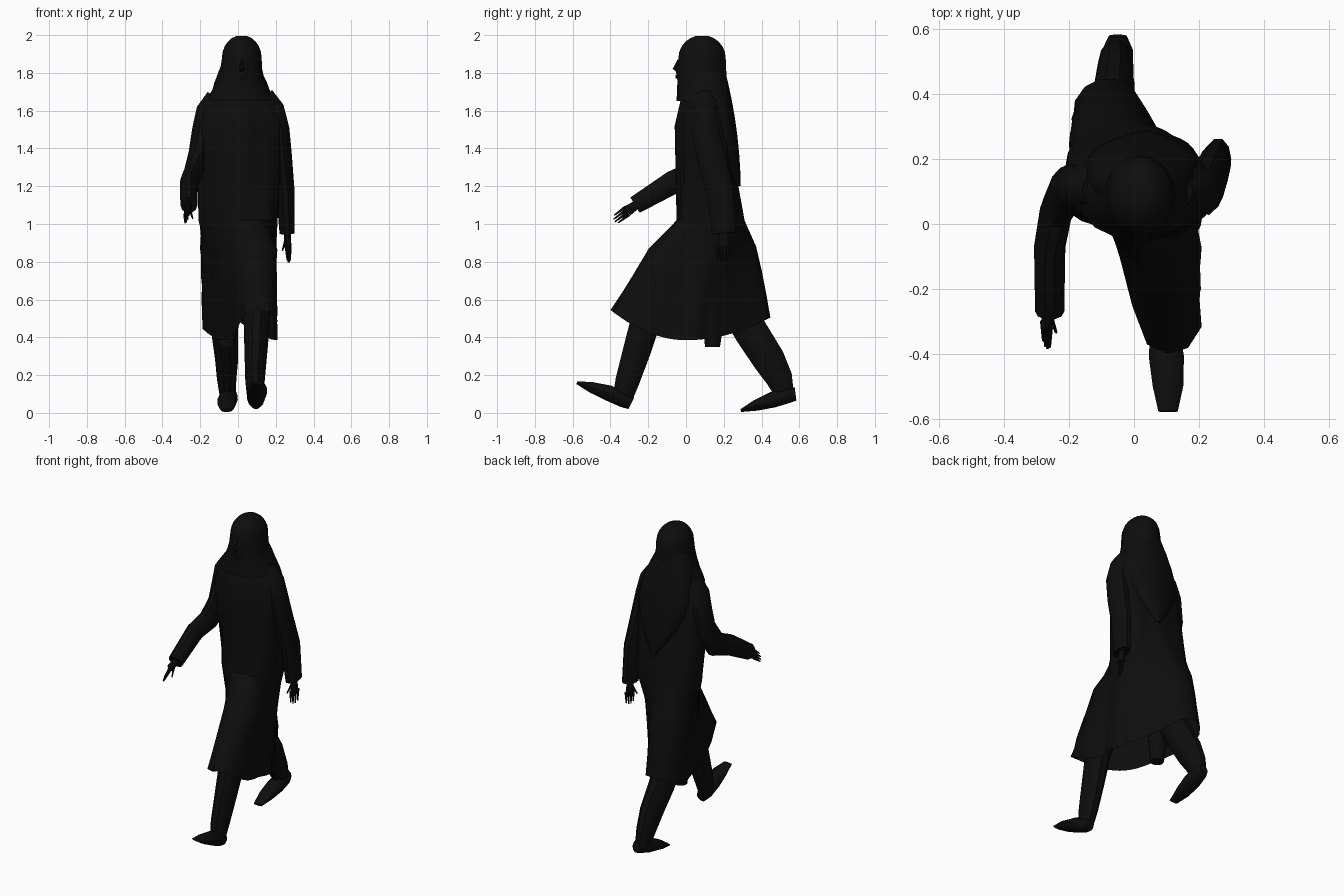
import bpy, bmesh, math
from mathutils import Vector

cube = bpy.data.objects.get("Cube")
if cube:
    bpy.data.objects.remove(cube, do_unlink=True)

COLOUR = (0.004, 0.004, 0.004, 1)
black = bpy.data.materials.new("near_black")
black.use_nodes = True
black.diffuse_color = COLOUR
shader = black.node_tree.nodes["Principled BSDF"]
shader.inputs["Base Color"].default_value = COLOUR
shader.inputs["Roughness"].default_value = 0.9


def loft(name, rings, cap_end=True):
    """Skin a list of equal-length point rings."""
    bm = bmesh.new()
    rows = [[bm.verts.new(point) for point in ring] for ring in rings]
    count = len(rows[0])
    for upper, lower in zip(rows, rows[1:]):
        for i in range(count):
            j = (i + 1) % count
            bm.faces.new((upper[i], upper[j], lower[j], lower[i]))
    bm.faces.new(rows[0])
    if cap_end:
        bm.faces.new(rows[-1])
    bmesh.ops.recalc_face_normals(bm, faces=bm.faces[:])
    mesh = bpy.data.meshes.new(name)
    bm.to_mesh(mesh)
    bm.free()
    mesh.materials.append(black)
    obj = bpy.data.objects.new(name, mesh)
    bpy.context.collection.objects.link(obj)
    bpy.ops.object.select_all(action='DESELECT')
    obj.select_set(True)
    bpy.context.view_layer.objects.active = obj
    bpy.ops.object.shade_smooth_by_angle(angle=math.radians(40))


def mix(start, end, t):
    return start + (end - start) * t


def circle(count):
    """Unit directions round a circle."""
    angles = (math.tau * i / count for i in range(count))
    return [Vector((math.cos(a), math.sin(a))) for a in angles]


def tube(name, path, width, depth, bulge=(0, 0), sides=10):
    """Limb along a path; half width and depth run from start to end value."""
    points = [Vector(point) for point in path]
    last = len(points) - 1
    rings = []
    for k, point in enumerate(points):
        t = k / last
        swell = math.sin(math.pi * t)
        along = (points[min(k + 1, last)] - points[max(k - 1, 0)]).normalized()
        side = (Vector((1, 0, 0)) - along * along.x).normalized()
        across = side * (mix(*width, t) + bulge[0] * swell)
        deep = along.cross(side) * (mix(*depth, t) + bulge[1] * swell)
        rings.append([point + across * d.x + deep * d.y for d in circle(sides)])
    loft(name, rings)


def oval(x, y, z, width, depth):
    return [(x + width * d.x, y + depth * d.y, z) for d in circle(16)]


def inside(point, section):
    """True if the point is in a tapered bridge from the core to any lobe."""
    core, *lobes = section
    offset = point - core.xy
    for lobe in lobes:
        axis = lobe.xy - core.xy
        t = min(1, max(0, offset.dot(axis) / axis.length_squared))
        if (offset - axis * t).length < mix(core.z, lobe.z, t):
            return True
    return False


def drape(z, section, lift):
    """Cloth ring round a section of circles, raised toward front and back."""
    ring, core = [], section[0].xy
    for ray in circle(48):
        near, far = 0, 1
        for _ in range(14):
            middle = (near + far) / 2
            if inside(core + ray * middle, section):
                near = middle
            else:
                far = middle
        p = core + ray * near
        ring.append((p.x, p.y, z + lift * (1 if p.y < 0 else .6) * p.y ** 2))
    return ring


# Robe sections: core circle, then lobes to the left front, right back and left side
def section(*circles):
    return [Vector(c) for c in circles]


neck = section((.02, .09, .08), (.08, .09, .07), (-.04, .09, .07), (.08, .1, .07))
shoulder = section((.01, .08, .11), (.14, .1, .08), (-.11, .1, .08), (.14, .1, .08))
chest = section((.01, .08, .14), (.14, .1, .1), (-.12, .1, .1), (.14, .1, .11))
waist = section((.01, .13, .18), (.1, .07, .11), (-.08, .18, .13), (.11, .18, .09))
hem = section((.04, .09, .13), (.11, -.3, .1), (-.08, .34, .11), (.13, .02, .08))


def between(top, bottom, t):
    return [a.lerp(b, t) for a, b in zip(top, bottom)]


# Long robe, pulled out by the striding legs
robe = [drape(1.71, neck, 0), drape(1.65, shoulder, 0)]
for t in (0, .35, .7):
    robe.append(drape(mix(1.52, 1.02, t), between(chest, waist, t), 0))
for t in (0, .25, .5, .75, 1):
    robe.append(drape(mix(1.02, .385, t), between(waist, hem, t ** .6), t))
loft("robe", robe, cap_end=False)
loft("robe_tail", [oval(-.06, .15, .55, .07, .06), oval(-.06, .14, .35, .04, .04)])

# Hood: a dome above a flaring skirt
hood = []
for k in range(1, 7):
    a = math.pi * k / 12
    hood.append(oval(.02, .085, 1.88 + .12 * math.cos(a),
                     .105 * math.sin(a), .125 * math.sin(a)))
for k in range(1, 5):
    t = k / 4
    hood.append(oval(mix(.02, .01, t), .085, mix(1.88, 1.65, t),
                     .105 + .08 * t * t, .125 + .01 * t))
loft("hood", hood)

# Veil that hangs to a point behind
veil = []
for k in range(8):
    t = k / 7
    veil.append(oval(mix(.01, .04, t), mix(.1, .27, t), mix(1.84, 1.2, t),
                     mix(.1, .01, t) + .12 * math.sin(math.pi * t), .1 - .08 * t * t))
loft("back_veil", veil)

# Face with nose and lips
face = []
for k in range(1, 8):
    a = math.pi * k / 8
    face.append(oval(.02, 0, 1.81 + .1 * math.cos(a), .05 * math.sin(a), .053 * math.sin(a)))
loft("face", face)
tube("nose", [(.02, -.04, 1.87), (.02, -.06, 1.82), (.02, -.05, 1.81)],
     (.007, .01), (.006, .006), (.004, .006), 6)
tube("lips", [(.02, -.05, 1.79), (.02, -.05, 1.77)], (.016, .014), (.006, .006), sides=6)

# Sleeves
tube("left_sleeve", [(.14, .1, 1.68), (.19, .1, 1.61), (.215, .1, 1.5),
                     (.23, .13, 1.36), (.25, .18, 1.18), (.26, .2, .95)],
     (.05, .04), (.05, .066), (.012, .02))
tube("right_sleeve", [(-.12, .1, 1.67), (-.17, .1, 1.6), (-.19, .11, 1.5), (-.21, .1, 1.37),
                      (-.24, .04, 1.26), (-.26, -.07, 1.22), (-.26, -.27, 1.1)],
     (.05, .045), (.05, .05), (.005, .03))


def hand(name, wrist, knuckle, tip, spread, thumb):
    """Palm, four tapering fingers and a thumb."""
    w, k, t, s = (Vector(v) for v in (wrist, knuckle, tip, spread))
    tube(name + "_palm", [w, k], (.018, .018), (.022, .03))
    for i in range(4):
        f = i / 1.5 - 1
        end = t + s * f - (t - k) * .2 * abs(f)
        tube(f"{name}_finger_{i + 1}", [k + s * f, end], (.01, .004), (.01, .004), sides=6)
    tube(name + "_thumb", [w.lerp(k, .3), thumb], (.01, .004), (.01, .004), sides=6)


hand("left_hand", (.26, .2, .97), (.265, .2, .88), (.27, .19, .79),
     (.008, .025, 0), Vector((.235, .165, .86)))
hand("right_hand", (-.26, -.25, 1.11), (-.27, -.31, 1.07), (-.27, -.385, 1.015),
     (.01, -.01, .02), Vector((-.24, -.335, 1.03)))

# Legs
tube("left_leg", [(.1, -.05, .8), (.1, -.21, .5), (.095, -.26, .33),
                  (.09, -.31, .17), (.09, -.335, .08)],
     (.08, .042), (.09, .055), (0, .005))
tube("right_leg", [(-.07, .15, .75), (-.07, .35, .42), (-.06, .44, .28),
                   (-.06, .495, .18), (-.055, .525, .09)],
     (.08, .042), (.09, .05), (0, .02))

# Feet, heel to toe
tube("left_foot", [(.095, -.29, .05), (.095, -.33, .07), (.1, -.41, .105),
                   (.105, -.5, .135), (.105, -.578, .16)],
     (.028, .03), (.035, .008), (.025, .022))
tube("right_foot", [(-.05, .58, .1), (-.05, .54, .095), (-.055, .46, .07),
                    (-.06, .37, .04), (-.06, .29, .012)],
     (.028, .03), (.037, .008), (.025, .022))
